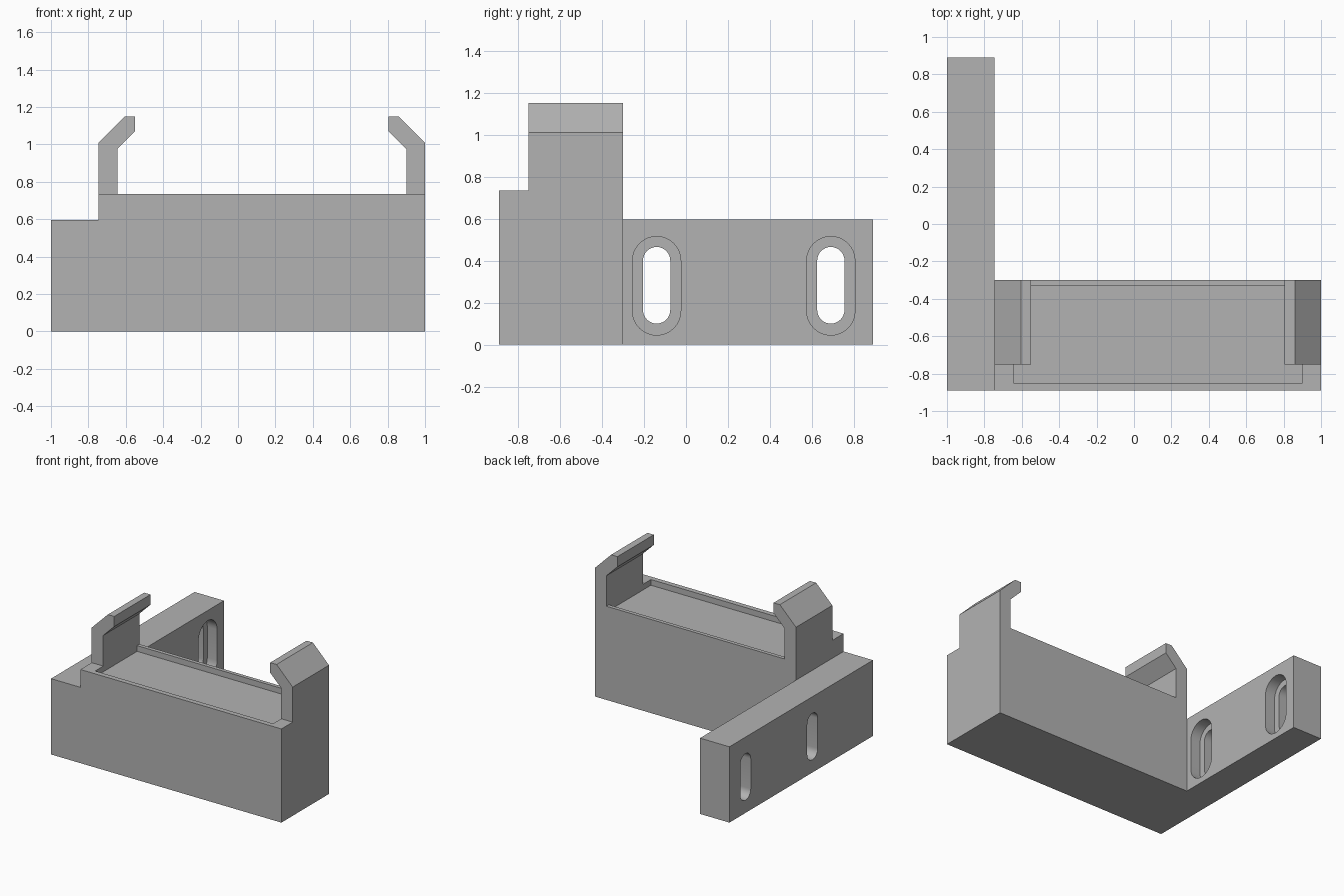
import bpy, bmesh, math
from mathutils import Vector

if "Cube" in bpy.data.objects:
    bpy.data.objects.remove(bpy.data.objects["Cube"])

grey = bpy.data.materials.new("plain grey")
grey.diffuse_color = (0.45, 0.45, 0.45, 1)
grey.use_nodes = True
grey.node_tree.nodes["Principled BSDF"].inputs["Base Color"].default_value = grey.diffuse_color


def prism(name, points, offset):
    """Solid made by sweeping a planar outline along an offset."""
    bm = bmesh.new()
    face = bm.faces.new([bm.verts.new(p) for p in points])
    ext = bmesh.ops.extrude_face_region(bm, geom=[face])
    verts = [v for v in ext["geom"] if isinstance(v, bmesh.types.BMVert)]
    bmesh.ops.translate(bm, verts=verts, vec=Vector(offset))
    bmesh.ops.recalc_face_normals(bm, faces=bm.faces)
    mesh = bpy.data.meshes.new(name)
    bm.to_mesh(mesh)
    bm.free()
    mesh.materials.append(grey)
    obj = bpy.data.objects.new(name, mesh)
    bpy.context.collection.objects.link(obj)
    return obj


def box(name, x0, x1, y0, y1, z0, z1):
    return prism(name, [(x0, y0, z0), (x1, y0, z0), (x1, y1, z0), (x0, y1, z0)],
                 (0, 0, z1 - z0))


def front_prism(name, outline, y0, y1):
    return prism(name, [(x, y0, z) for x, z in outline], (0, y1 - y0, 0))


def slot(name, y, half, z0, z1, x0, x1):
    """Upright rounded slot running along x."""
    pts = []
    for centre, start in ((z1 - half, 0), (z0 + half, math.pi)):
        for i in range(17):
            a = start + math.pi * i / 16
            pts.append((x0, y + half * math.cos(a), centre + half * math.sin(a)))
    return prism(name, pts, (x1 - x0, 0, 0))


def combine(target, other, operation):
    mod = target.modifiers.new(operation.lower(), 'BOOLEAN')
    mod.operation = operation
    mod.solver = 'EXACT'
    mod.object = other
    bpy.context.view_layer.objects.active = target
    bpy.ops.object.modifier_apply(modifier=mod.name)
    bpy.data.objects.remove(other)


# Stepped tray block
bracket = front_prism("clip_bracket", [(-1, 0), (1, 0), (1, 0.735), (-0.745, 0.735),
                                       (-0.745, 0.595), (-1, 0.595)], -0.89, -0.30)

# Mounting arm running to the back
combine(bracket, box("mounting_arm", -1, -0.745, -0.40, 0.89, 0, 0.595), 'UNION')

# Pair of hooked clips, mirrored about the tray centre
hook = [(-0.745, 0.65), (-0.745, 1.01), (-0.605, 1.15), (-0.55, 1.15),
        (-0.55, 1.07), (-0.645, 0.975), (-0.645, 0.65)]
for side, outline in (("left", hook), ("right", [(0.255 - x, z) for x, z in hook])):
    combine(bracket, front_prism(side + "_clip", outline, -0.75, -0.30), 'UNION')

# Shallow recess in the tray top
combine(bracket, box("tray_recess", -0.645, 0.90, -0.85, -0.33, 0.69, 0.85), 'DIFFERENCE')

# Two screw slots, counterbored on the inner side of the arm
for y in (-0.14, 0.69):
    combine(bracket, slot("screw_slot", y, 0.065, 0.10, 0.465, -1.1, -0.6), 'DIFFERENCE')
    combine(bracket, slot("counterbore", y, 0.115, 0.045, 0.515, -0.83, -0.6), 'DIFFERENCE')

# Smooth only the slot walls
bpy.ops.object.select_all(action='DESELECT')
bracket.select_set(True)
bpy.context.view_layer.objects.active = bracket
bpy.ops.object.shade_smooth_by_angle(angle=math.radians(30))
